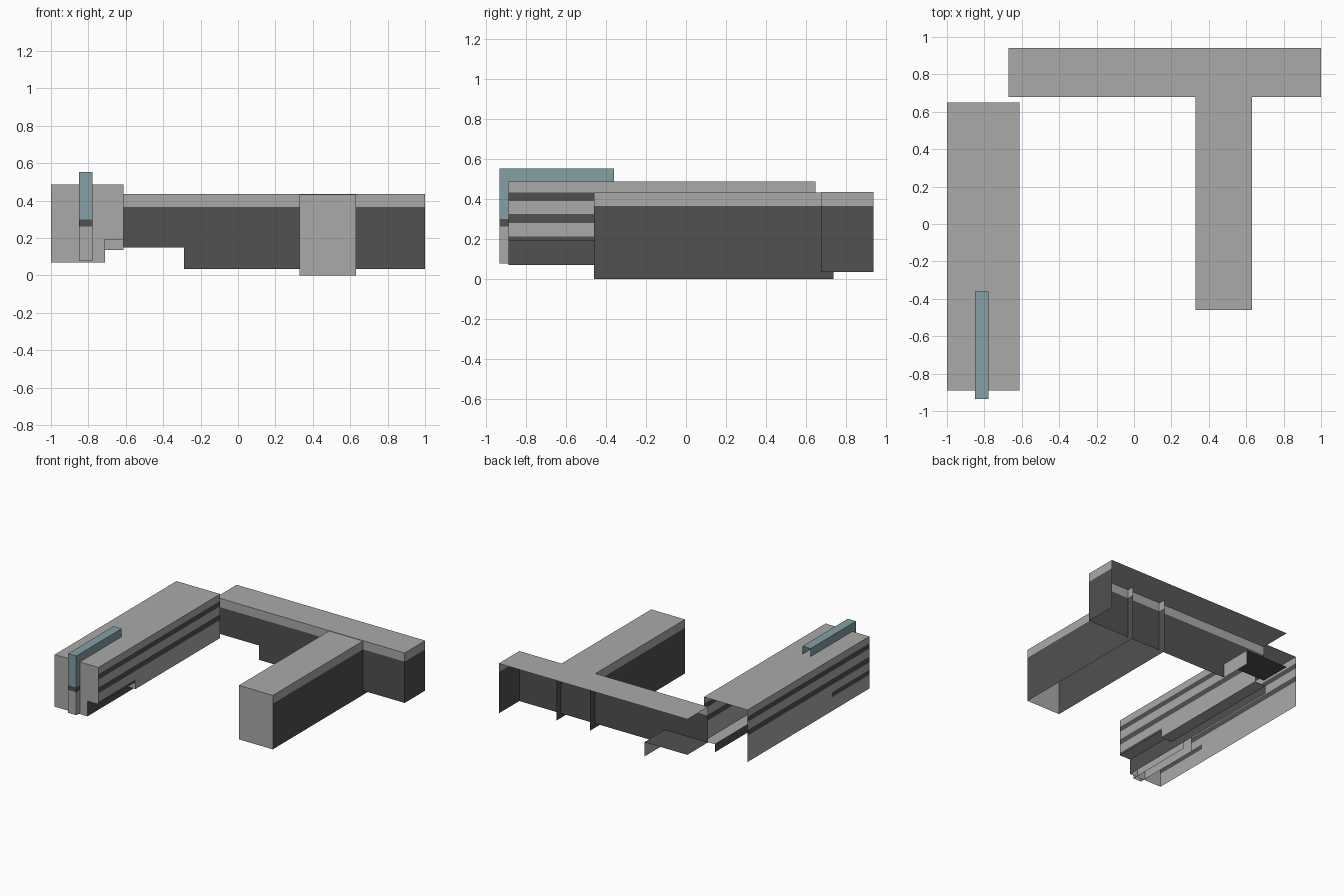
import bpy

if "Cube" in bpy.data.objects:
    bpy.data.objects.remove(bpy.data.objects["Cube"])


def material(name, color):
    m = bpy.data.materials.new(name)
    m.diffuse_color = (*color, 1)
    m.use_nodes = True
    m.node_tree.nodes["Principled BSDF"].inputs["Base Color"].default_value = m.diffuse_color
    return m


MATS = [material("light_grey", (0.40, 0.40, 0.39)),
        material("dark_grey", (0.082, 0.082, 0.082)),
        material("pale_teal", (0.23, 0.35, 0.38))]
LIGHT, DARK, TEAL = range(3)


class Shell:
    """Collects thin open sheets and turns them into one object."""

    def __init__(self):
        self.verts, self.faces, self.mats = [], [], []

    def quad(self, pts, mat):
        n = len(self.verts)
        self.verts += pts
        self.faces.append(range(n, n + 4))
        self.mats.append(mat)

    def wall(self, a, b, levels, mats):
        # vertical wall from plan point a to b, banded by height
        for z0, z1, m in zip(levels, levels[1:], mats):
            self.quad([(*a, z0), (*b, z0), (*b, z1), (*a, z1)], m)

    def plate(self, x0, x1, y0, y1, z, mat, up=True):
        pts = [(x0, y0, z), (x1, y0, z), (x1, y1, z), (x0, y1, z)]
        self.quad(pts if up else pts[::-1], mat)

    def build(self, name):
        me = bpy.data.meshes.new(name)
        me.from_pydata(self.verts, [], [list(f) for f in self.faces])
        for m in MATS:
            me.materials.append(m)
        me.polygons.foreach_set("material_index", self.mats)
        me.update()
        bpy.context.collection.objects.link(bpy.data.objects.new(name, me))


# Rear block: open at the back and the left end, with a passage below its left part
X0, X1, XP, YF, YB, TOP = -0.67, 1.0, -0.29, 0.68, 0.94, 0.435
BAND = 0.365
s = Shell()
s.plate(X0, X1, YF, YB, TOP, LIGHT)
s.wall((X0, YF), (XP, YF), [0.15, BAND, TOP], [DARK, LIGHT])
s.wall((XP, YF), (X1, YF), [0.035, BAND, TOP], [DARK, LIGHT])
s.wall((X1, YF), (X1, YB), [0.035, BAND, TOP], [DARK, LIGHT])
s.build("rear_block")

# Passage ceiling and side wall
s = Shell()
s.plate(X0, XP, YF, YB, 0.15, DARK, up=False)
s.wall((XP, YB), (XP, YF), [0.035, 0.15], [LIGHT])
s.build("passage")

# Middle wing: light front and roof, dark sides under a light band
s = Shell()
s.plate(0.33, 0.63, -0.46, YF, 0.432, LIGHT)
s.wall((0.33, -0.46), (0.63, -0.46), [0, 0.432], [LIGHT])
s.wall((0.63, -0.46), (0.63, 0.74), [0, BAND, 0.432], [DARK, LIGHT])
s.wall((0.33, 0.74), (0.33, -0.46), [0, BAND, 0.432], [DARK, LIGHT])
s.build("middle_wing")

# Left wing: window stripes on both long sides, recessed ground floor on the right
L, R, RI, F, B, YS, H = -1.0, -0.613, -0.71, -0.89, 0.65, -0.42, 0.487
LOW, SOFFIT, STEP = 0.07, 0.192, 0.135
UPPER = [0.28, 0.325, 0.39, 0.432, H]
UPPER_MATS = [DARK, LIGHT, DARK, LIGHT]
s = Shell()
s.plate(L, R, F, B, H, LIGHT)
s.wall((L, F), (RI, F), [LOW, H], [LIGHT])
s.wall((RI, F), (R, F), [SOFFIT, H], [LIGHT])
s.wall((R, F), (R, YS), [SOFFIT, 0.212] + UPPER, [DARK, LIGHT] + UPPER_MATS)
s.wall((R, YS), (R, B), [STEP] + UPPER, [LIGHT] + UPPER_MATS)
s.wall((L, B), (L, YS), [LOW] + UPPER, [LIGHT] + UPPER_MATS)
s.wall((L, YS), (L, F), [LOW, 0.18, 0.22] + UPPER, [LIGHT, DARK, LIGHT] + UPPER_MATS)
s.build("left_wing")

# Recessed ground floor wall and stepped soffit
s = Shell()
s.wall((RI, F), (RI, YS), [LOW, SOFFIT], [DARK])
s.wall((RI, YS), (RI, B), [LOW, STEP], [DARK])
s.wall((RI, YS), (R, YS), [STEP, SOFFIT], [LIGHT])
s.plate(RI, R, F, YS, SOFFIT, LIGHT, up=False)
s.plate(RI, R, YS, B, STEP, LIGHT, up=False)
s.build("recessed_ground_floor")

# Teal fin cutting through the front of the left wing, open behind
FX0, FX1, FY0, FY1 = -0.85, -0.778, -0.935, -0.36
s = Shell()
s.plate(FX0, FX1, FY0, FY1, 0.552, TEAL)
for a, b in [((FX0, FY0), (FX1, FY0)), ((FX1, FY0), (FX1, FY1)), ((FX0, FY1), (FX0, FY0))]:
    s.wall(a, b, [0.078, 0.262, 0.3, 0.552], [LIGHT, DARK, TEAL])
s.build("entrance_fin")
